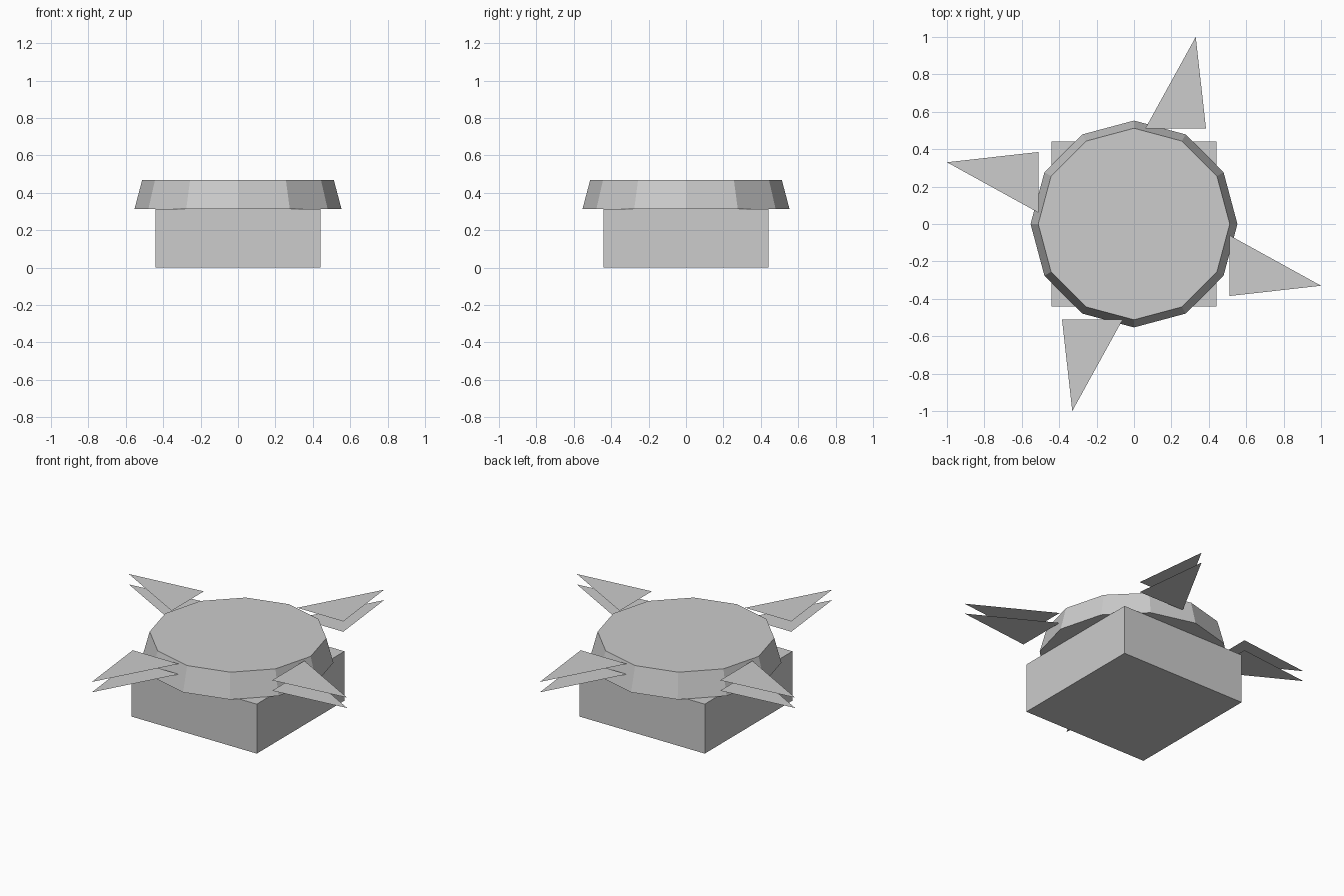
import bpy, bmesh, math
from mathutils import Matrix

if "Cube" in bpy.data.objects:
    bpy.data.objects.remove(bpy.data.objects["Cube"])

grey = bpy.data.materials.new("light grey")
grey.diffuse_color = (0.604, 0.604, 0.604, 1)
grey.use_nodes = True
grey.node_tree.nodes["Principled BSDF"].inputs["Base Color"].default_value = grey.diffuse_color


def add_object(name, bm):
    mesh = bpy.data.meshes.new(name)
    bm.to_mesh(mesh)
    bm.free()
    mesh.materials.append(grey)
    obj = bpy.data.objects.new(name, mesh)
    bpy.context.collection.objects.link(obj)
    return obj


# Square base block
BASE_H, HALF = 0.315, 0.441
bm = bmesh.new()
bmesh.ops.create_cube(bm, size=1)
bmesh.ops.scale(bm, vec=(2 * HALF, 2 * HALF, BASE_H), verts=bm.verts)
bmesh.ops.translate(bm, vec=(0, 0, BASE_H / 2), verts=bm.verts)
add_object("base_block", bm)

# Twelve-sided tapered disc, corners on the axes
DISC_TOP = 0.47
bm = bmesh.new()
bmesh.ops.create_cone(bm, cap_ends=True, segments=12, radius1=0.553,
                      radius2=0.512, depth=DISC_TOP - BASE_H)
bmesh.ops.translate(bm, vec=(0, 0, (DISC_TOP + BASE_H) / 2), verts=bm.verts)
add_object("tapered_disc", bm)

# Four pairs of flat triangular blades, turned around the disc
BLADE = [(0.51, -0.06), (0.51, -0.385), (1.0, -0.33)]
for i in range(4):
    bm = bmesh.new()
    for z, upward in ((0.464, True), (0.398, False)):
        verts = [bm.verts.new((x, y, z)) for x, y in BLADE]
        face = bm.faces.new(verts)
        face.normal_update()
        if (face.normal.z > 0) != upward:
            face.normal_flip()
    bmesh.ops.rotate(bm, cent=(0, 0, 0), verts=bm.verts,
                     matrix=Matrix.Rotation(i * math.pi / 2, 3, 'Z'))
    add_object(f"blade_pair_{i + 1}", bm)
